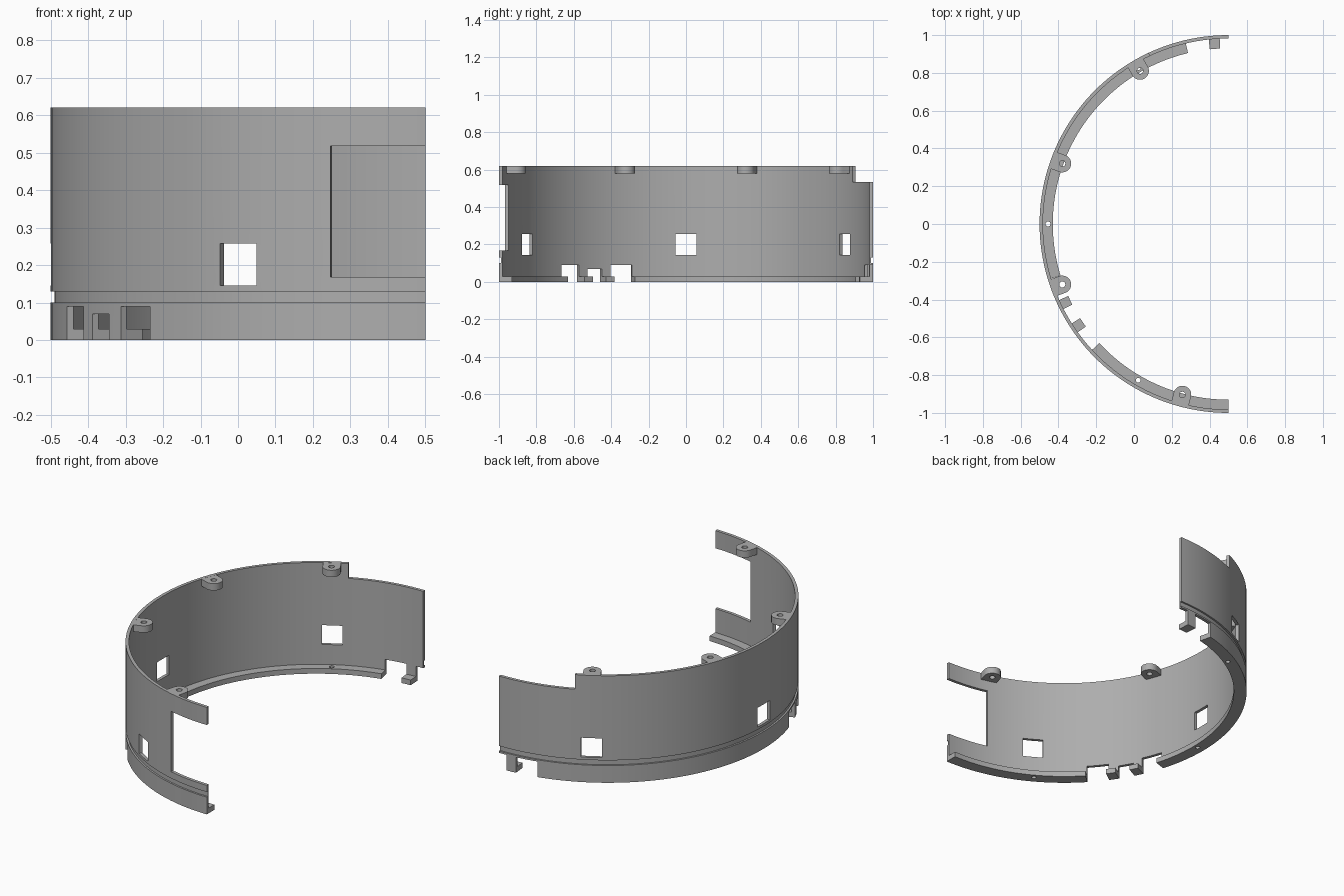
import bpy, bmesh, math
from mathutils import Vector

if "Cube" in bpy.data.objects:
    bpy.data.objects.remove(bpy.data.objects["Cube"])

CX = 0.5                      # ring axis at (0.5, 0)
R_IN, R_WALL, R_GROOVE, R_OUT = 0.93, 0.982, 0.99, 1.0
H = 0.62

grey = bpy.data.materials.new("plain grey")
grey.diffuse_color = (0.42, 0.42, 0.42, 1)
grey.use_nodes = True
grey.node_tree.nodes["Principled BSDF"].inputs["Base Color"].default_value = grey.diffuse_color


def polar(r, deg, z):
    a = math.radians(deg)
    return Vector((CX + r * math.cos(a), r * math.sin(a), z))


def make_object(name, bm):
    bmesh.ops.recalc_face_normals(bm, faces=bm.faces)
    me = bpy.data.meshes.new(name)
    bm.to_mesh(me)
    bm.free()
    ob = bpy.data.objects.new(name, me)
    bpy.context.collection.objects.link(ob)
    me.materials.append(grey)
    return ob


def smooth(ob):
    bpy.ops.object.select_all(action='DESELECT')
    ob.select_set(True)
    bpy.context.view_layer.objects.active = ob
    bpy.ops.object.shade_smooth_by_angle(angle=math.radians(25))


# Openings through the ring: (start angle, end angle, low z, high z)
CUTS = [
    (90, 92.7, 0, 0.09), (96.1, 103.3, 0, 0.09),            # notches at back end
    (197.1, 204.2, 0, 0.09), (207.3, 212.4, 0, 0.07),       # cable notches
    (215.7, 222.7, 0, 0.09),
    (116.8, 123.2, 0.145, 0.257), (176.8, 183.2, 0.145, 0.257),
    (236.8, 243.2, 0.145, 0.257),                           # square windows
    (90, 115, 0.535, H),                                    # lowered rim
    (255.3, 270, 0.168, 0.518),                             # open side cut-out
]


def solid(r, a, z):
    if not (90 < a < 270 and 0 < z < H and R_IN < r < R_OUT):
        return False
    if r < R_WALL and z > 0.03:            # flange only at the foot
        return False
    if r > R_GROOVE and 0.10 < z < 0.13:   # outer groove
        return False
    return not any(a0 < a < a1 and z0 < z < z1 for a0, a1, z0, z1 in CUTS)


# Grid lines in radius, angle and height
radii = [R_IN, R_WALL, R_GROOVE, R_OUT]
zs = sorted({0, 0.03, 0.10, 0.13, H} | {z for c in CUTS for z in c[2:]})
marks = sorted({90, 180, 270} | {a for c in CUTS for a in c[:2]})
angles = [90]
for a0, a1 in zip(marks, marks[1:]):
    n = math.ceil((a1 - a0) / 2)
    angles += [a0 + (a1 - a0) * (i + 1) / n for i in range(n)]
grid = (radii, angles, zs)


def filled(c):
    if any(i < 0 or i >= len(g) - 1 for i, g in zip(c, grid)):
        return False
    return solid(*[(g[i] + g[i + 1]) / 2 for i, g in zip(c, grid)])


# Half ring shell: skin the filled polar cells
bm = bmesh.new()
verts = {}


def vert(k):
    if k not in verts:
        verts[k] = bm.verts.new(polar(*[g[i] for i, g in zip(k, grid)]))
    return verts[k]


for i in range(len(radii) - 1):
    for j in range(len(angles) - 1):
        for k in range(len(zs) - 1):
            if not filled((i, j, k)):
                continue
            for ax in range(3):
                for side in (0, 1):
                    nb = [i, j, k]
                    nb[ax] += 2 * side - 1
                    if filled(nb):
                        continue
                    u, v = [d for d in range(3) if d != ax]
                    quad = []
                    for du, dv in ((0, 0), (1, 0), (1, 1), (0, 1)):
                        p = [i, j, k]
                        p[ax] += side
                        p[u] += du
                        p[v] += dv
                        quad.append(vert(tuple(p)))
                    bm.faces.new(quad)
shell = make_object("half_ring_shell", bm)

# Screw holes in the foot flange
bm = bmesh.new()
for deg in (120, 180, 240):
    res = bmesh.ops.create_cone(bm, cap_ends=True, segments=24, radius1=0.013,
                                radius2=0.013, depth=0.06)
    bmesh.ops.translate(bm, verts=res["verts"], vec=polar(0.955, deg, 0.015))
cutter = make_object("hole_cutter", bm)
cutter.hide_render = True
mod = shell.modifiers.new("holes", 'BOOLEAN')
mod.operation = 'DIFFERENCE'
mod.solver = 'EXACT'
mod.object = cutter
bpy.context.view_layer.objects.active = shell
bpy.ops.object.modifier_apply(modifier="holes")
bpy.data.objects.remove(cutter)
smooth(shell)

# Screw lugs under the top rim: round inside, square towards the wall
LUG_R, HOLE_R, N = 0.047, 0.016, 32
for num, deg in enumerate((120, 160, 200, 254.9)):
    bm = bmesh.new()
    c = polar(0.936, deg, 0)
    loops = []
    for hole, z in ((0, 0.58), (0, H - 0.0005), (1, H - 0.0005), (1, 0.58)):
        loop = []
        for s in range(N):
            t = 2 * math.pi * s / N
            r = HOLE_R
            if not hole:
                r = LUG_R
                if math.cos(t) > 0:
                    r /= max(math.cos(t), abs(math.sin(t)))
            a = t + math.radians(deg)
            loop.append(bm.verts.new((c.x + r * math.cos(a), c.y + r * math.sin(a), z)))
        loops.append(loop)
    for m in range(4):
        p, q = loops[m], loops[(m + 1) % 4]
        for s in range(N):
            e = (s + 1) % N
            bm.faces.new((p[s], p[e], q[e], q[s]))
    smooth(make_object(f"screw_lug_{num + 1}", bm))
